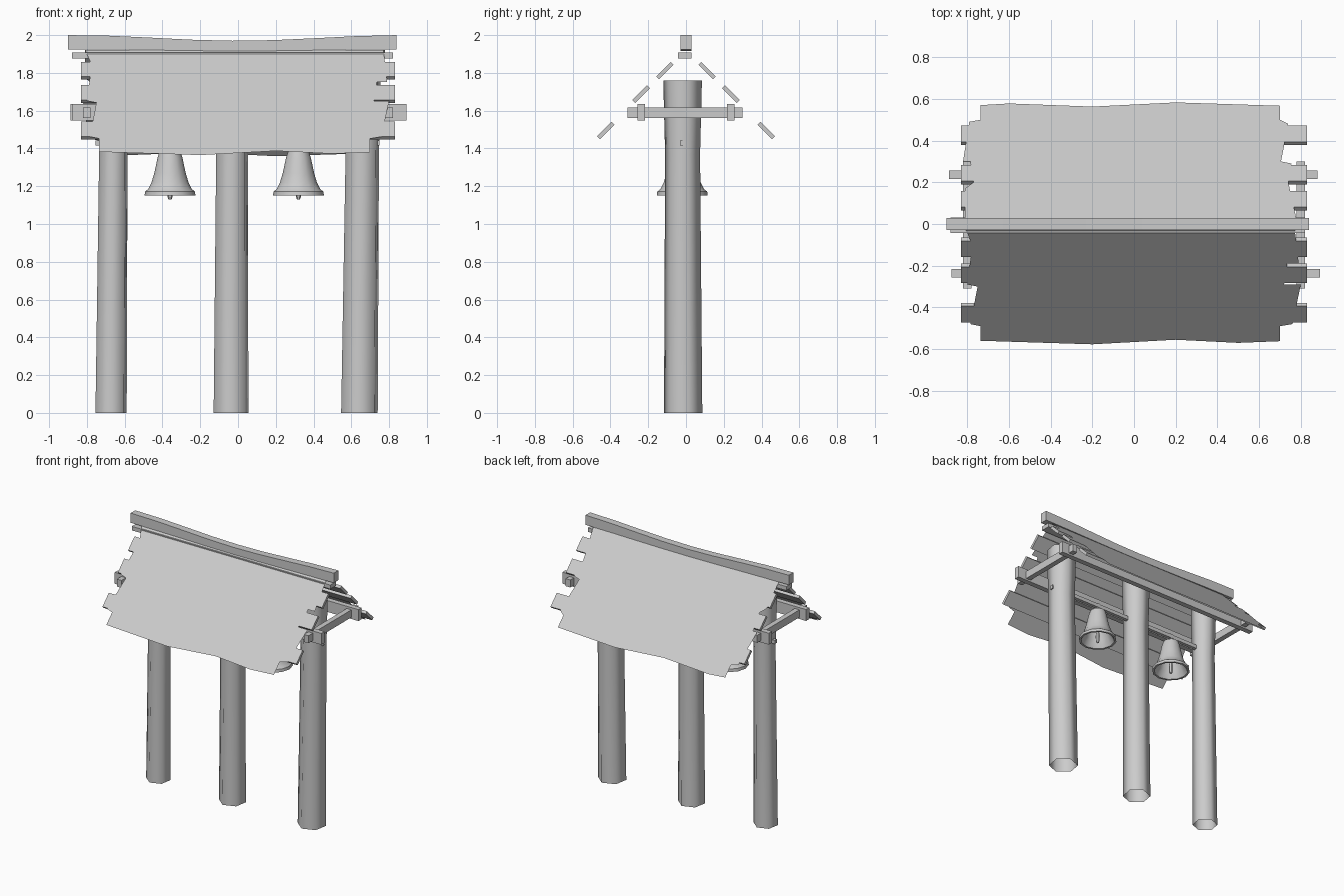
import bpy, bmesh, math
from mathutils import Matrix, Vector

if "Cube" in bpy.data.objects:
    bpy.data.objects.remove(bpy.data.objects["Cube"], do_unlink=True)

grey = bpy.data.materials.new("plain_grey")
grey.use_nodes = True
grey.diffuse_color = (0.6, 0.6, 0.6, 1)
grey.node_tree.nodes["Principled BSDF"].inputs["Base Color"].default_value = (0.6, 0.6, 0.6, 1)


def finish(name, bm, smooth=None):
    mesh = bpy.data.meshes.new(name)
    bm.to_mesh(mesh)
    bm.free()
    mesh.materials.append(grey)
    ob = bpy.data.objects.new(name, mesh)
    bpy.context.collection.objects.link(ob)
    if smooth:
        bpy.ops.object.select_all(action="DESELECT")
        ob.select_set(True)
        bpy.context.view_layer.objects.active = ob
        bpy.ops.object.shade_smooth_by_angle(angle=math.radians(smooth))
    return ob


def box(name, lo, hi, tilt=0):
    """Box between two corners, tilted about its own x axis."""
    lo, hi = Vector(lo), Vector(hi)
    bm = bmesh.new()
    bmesh.ops.create_cube(bm, size=1, matrix=Matrix.Translation((lo + hi) / 2)
                          @ Matrix.Rotation(tilt, 4, "X") @ Matrix.Diagonal((*(hi - lo), 1)))
    return finish(name, bm)


def tube(name, rings, sides, turn=0, smooth=70, cap_top=False):
    """Loft of round rings given as (x, y, z, radius)."""
    bm = bmesh.new()
    loops = []
    for x, y, z, r in rings:
        angles = [turn + math.tau * i / sides for i in range(sides)]
        loops.append([bm.verts.new((x + r * math.cos(a), y + r * math.sin(a), z)) for a in angles])
    for a, b in zip(loops, loops[1:]):
        for i in range(sides):
            j = (i + 1) % sides
            bm.faces.new((a[i], a[j], b[j], b[i]))
    if cap_top:
        bm.faces.new(loops[-1])
    return finish(name, bm, smooth)


# Six-sided posts, open at the foot
posts = {"right": (-0.672, -0.66, 0.088, 0.08),
         "middle": (-0.037, -0.032, 0.098, 0.089),
         "left": (0.643, 0.658, 0.103, 0.094)}
for side, (x0, x1, r0, r1) in posts.items():
    tube(side + "_post", [(x0, -0.015, 0, r0), (x1, -0.018, 1.37, r1), (x1, -0.018, 1.76, r1 + 0.01)],
         6, math.radians(20), cap_top=True)

# Bells with clappers
bell_profile = [(1.15, 0.12), (1.15, 0.135), (1.172, 0.132), (1.185, 0.115), (1.22, 0.098),
                (1.27, 0.083), (1.35, 0.066), (1.385, 0.055), (1.405, 0.02)]
inner_profile = [(1.375, 0.03), (1.34, 0.055), (1.2, 0.09), (1.15, 0.12)]
clapper_profile = [(1.13, 0.008), (1.145, 0.014), (1.19, 0.016), (1.24, 0.006), (1.38, 0.005)]
for side, x in (("right", -0.36), ("left", 0.32)):
    for part, profile, n in (("bell", inner_profile + bell_profile, 12), ("clapper", clapper_profile, 6)):
        tube(f"{side}_{part}", [(x, -0.02, z, r) for z, r in profile], n, smooth=40, cap_top=True)
    box(side + "_bell_loop", (x - 0.012, -0.03, 1.39), (x + 0.012, -0.01, 1.45))
box("bell_rail", (-0.755, -0.033, 1.415), (0.75, -0.007, 1.443))

# Supporting frame
for side, s in (("front", -1), ("back", 1)):
    shift = 0.012 if s < 0 else 0
    box(side + "_purlin", (-0.888 + shift, s * 0.236 - 0.02, 1.547), (0.88 + shift, s * 0.236 + 0.02, 1.635))
    for i, (y, z) in enumerate(((0.425, 1.495), (0.237, 1.688), (0.112, 1.812))):
        box(f"{side}_board_{i}", (-0.83, s * y - 0.055, z - 0.011), (0.83, s * y + 0.055, z + 0.011),
            -s * math.radians(45))
for side, x in (("right", -0.8), ("left", 0.8)):
    box(side + "_cross_beam", (x - 0.02, -0.31, 1.56), (x + 0.02, 0.3, 1.618))
box("ridge_beam", (-0.88, -0.042, 1.877), (0.82, 0.03, 1.908))

# Sagging ridge cap
bm = bmesh.new()
rows = []
for i in range(9):
    x = -0.9 + 1.74 * i / 8
    sag = 0.015 * (1 + math.cos(math.pi * x / 0.87))
    rows.append([bm.verts.new((x, y, z)) for y, z in
                 ((-0.028, 1.925 - sag * 0.3), (0.028, 1.925 - sag * 0.3), (0.028, 2 - sag), (-0.028, 2 - sag))])
for a, b in zip(rows, rows[1:]):
    for i in range(4):
        bm.faces.new((a[i], a[i - 1], b[i - 1], b[i]))
bm.faces.new(rows[0])
bm.faces.new(rows[-1][::-1])
bmesh.ops.recalc_face_normals(bm, faces=bm.faces)
finish("ridge_cap", bm, 30)

# Thin roof sheets with ragged ends
front_outline = [(-0.81, 0.02), (-0.775, 0.1), (-0.8, 0.29), (-0.75, 0.3), (-0.785, 0.48), (-0.735, 0.49),
                 (-0.735, 0.56), (-0.2, 0.577), (0.2, 0.555), (0.5, 0.57), (0.7, 0.562), (0.7, 0.49),
                 (0.76, 0.48), (0.8, 0.29), (0.72, 0.29), (0.735, 0.19), (0.79, 0.19), (0.77, 0.02)]
back_outline = [(-0.81, 0.02), (-0.81, 0.17), (-0.77, 0.2), (-0.785, 0.3), (-0.82, 0.3), (-0.79, 0.49),
                (-0.735, 0.5), (-0.735, 0.57), (-0.6, 0.578), (-0.2, 0.563), (0.2, 0.583), (0.7, 0.567),
                (0.7, 0.5), (0.74, 0.48), (0.705, 0.3), (0.755, 0.29), (0.74, 0.2), (0.78, 0.02)]
for side, s, outline in (("front", -1, front_outline), ("back", 1, back_outline)):
    bm = bmesh.new()
    face = bm.faces.new([bm.verts.new((x, s * y, 1.942 - y)) for x, y in outline])
    face.normal_update()
    if face.normal.z < 0:
        face.normal_flip()
    finish(side + "_roof_sheet", bm)
